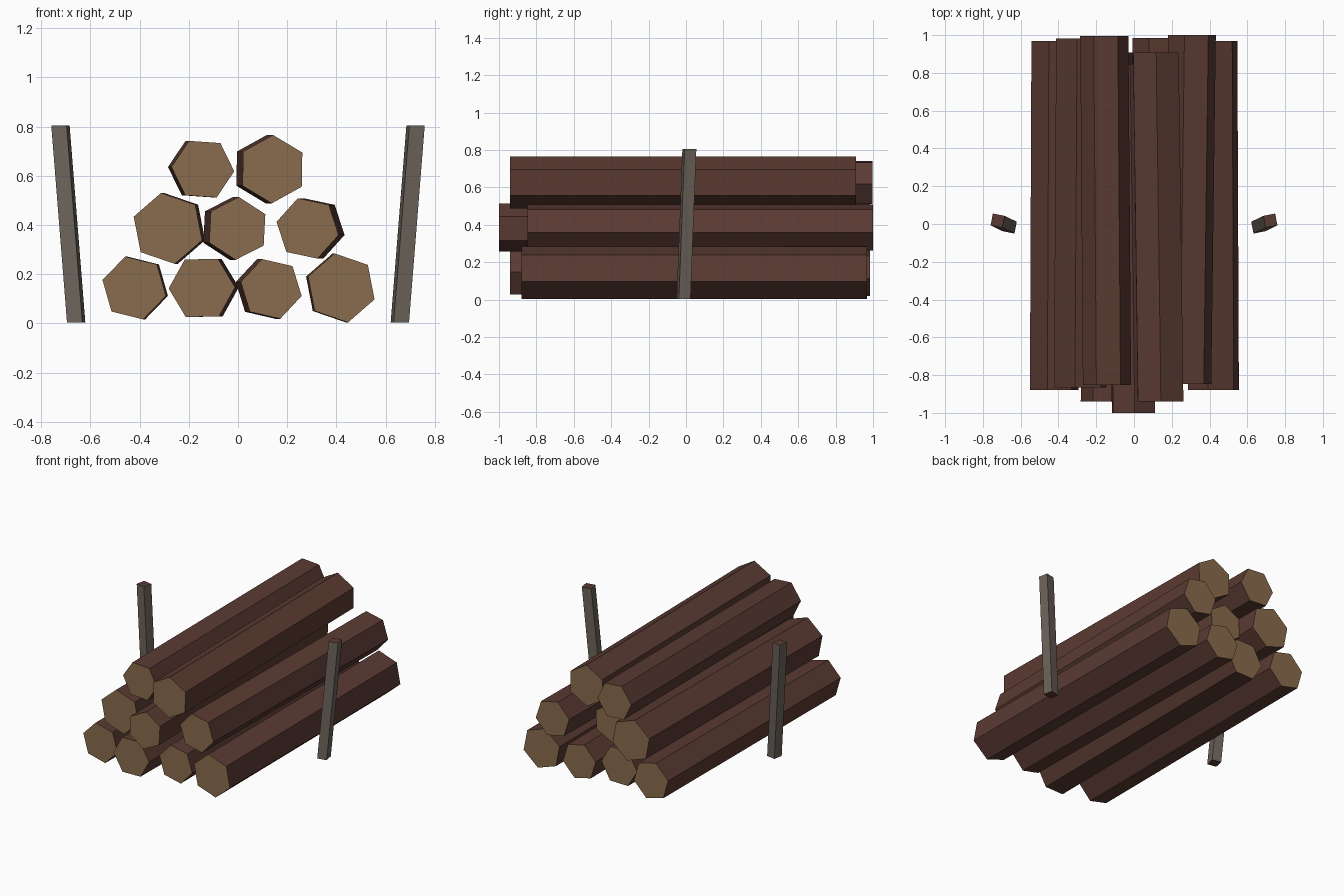
import bpy, bmesh, math
from mathutils import Matrix, Vector

if "Cube" in bpy.data.objects:
    bpy.data.objects.remove(bpy.data.objects["Cube"])


def material(name, rgb):
    lin = [((c / 255 + 0.055) / 1.055) ** 2.4 for c in rgb]
    m = bpy.data.materials.new(name)
    m.diffuse_color = (*lin, 1)
    m.use_nodes = True
    m.node_tree.nodes["Principled BSDF"].inputs["Base Color"].default_value = m.diffuse_color
    return m


bark = material("bark", (90, 58, 50))
cut_wood = material("cut_wood", (137, 108, 77))
weathered = material("weathered_wood", (107, 99, 90))


def prism(name, sides, radius, start, end, angle, side_mat, cap_mat):
    """Straight prism from start to end, sheared so the caps stay parallel."""
    start, end = Vector(start), Vector(end)
    along_y = abs(end.y - start.y) > abs(end.z - start.z)
    bm = bmesh.new()
    rings = []
    for p in (start, end):
        ring = []
        for i in range(sides):
            a = math.radians(angle) + i * math.tau / sides
            c, s = radius * math.cos(a), radius * math.sin(a)
            ring.append(bm.verts.new(p + (Vector((c, 0, s)) if along_y else Vector((c, s, 0)))))
        rings.append(ring)
    for i in range(sides):
        j = (i + 1) % sides
        bm.faces.new((rings[0][i], rings[0][j], rings[1][j], rings[1][i]))
    for ring in rings:
        bm.faces.new(ring).material_index = 1
    bmesh.ops.recalc_face_normals(bm, faces=bm.faces)
    me = bpy.data.meshes.new(name)
    bm.to_mesh(me)
    bm.free()
    me.materials.append(side_mat)
    me.materials.append(cap_mat)
    ob = bpy.data.objects.new(name, me)
    bpy.context.collection.objects.link(ob)
    return ob


# Logs: front x, height, radius, hexagon angle, front y, sideways drift to the back
LOG_LENGTH = 1.848
logs = [
    (-0.422, 0.144, 0.133, 46, -0.88, 0.008),
    (-0.147, 0.144, 0.135, 1, -0.94, 0.015),
    (0.135, 0.140, 0.127, 47, -0.863, -0.020),
    (0.420, 0.144, 0.143, 41, -0.88, -0.008),
    (-0.285, 0.386, 0.147, 41, -0.865, 0.012),
    (-0.003, 0.386, 0.128, 27, -1.0, -0.024),
    (0.283, 0.386, 0.129, 48, -0.848, 0.024),
    (-0.143, 0.627, 0.128, 56, -0.852, -0.014),
    (0.140, 0.627, 0.139, 29, -0.94, -0.025),
]
for i, (x, z, r, a, y, drift) in enumerate(logs, 1):
    prism(f"log_{i}", 6, r, (x, y, z), (x + drift, y + LOG_LENGTH, z), a, bark, cut_wood)

# Leaning square stakes on either side, mirrored
for side, name in ((-1, "left_stake"), (1, "right_stake")):
    prism(name, 4, 0.045, (side * 0.658, -0.013, 0.003), (side * 0.722, 0.018, 0.805),
          45 + side * 11, weathered, bark)
